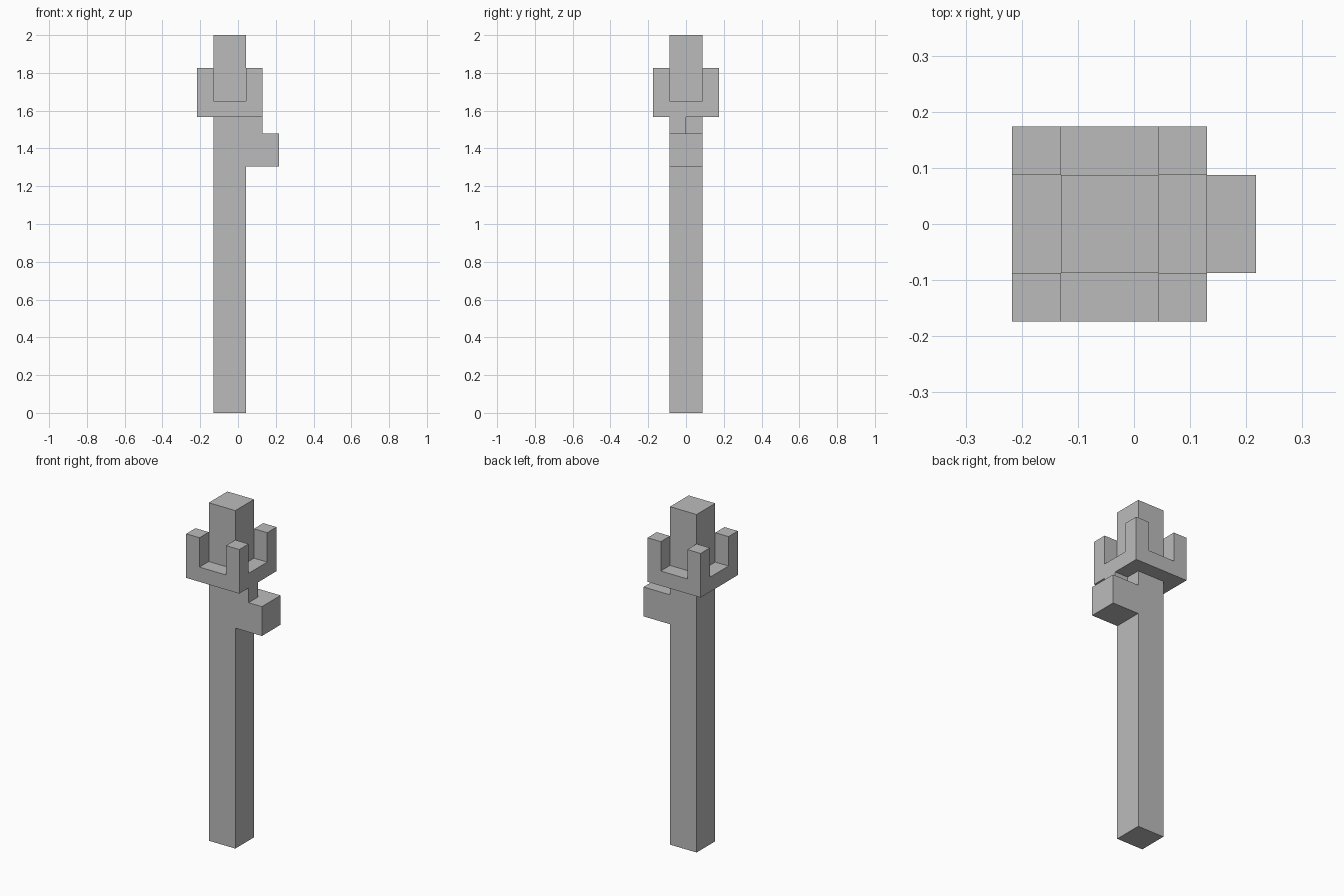
import bpy, bmesh

if "Cube" in bpy.data.objects:
    bpy.data.objects.remove(bpy.data.objects["Cube"])

U = 2 / 23  # one block of the model's grid

grey = bpy.data.materials.new("plain grey")
grey.diffuse_color = (0.5, 0.5, 0.5, 1)
grey.use_nodes = True
grey.node_tree.nodes["Principled BSDF"].inputs["Base Color"].default_value = grey.diffuse_color


def add_block(bm, lo, hi):
    """Add a box between two corners given in grid blocks."""
    verts = bmesh.ops.create_cube(bm, size=1)["verts"]
    for v in verts:
        v.co = [(lo[i] if v.co[i] < 0 else hi[i]) * U for i in range(3)]


def make_part(name, *boxes):
    bm = bmesh.new()
    for lo, hi in boxes:
        add_block(bm, lo, hi)
    mesh = bpy.data.meshes.new(name)
    bm.to_mesh(mesh)
    bm.free()
    mesh.materials.append(grey)
    obj = bpy.data.objects.new(name, mesh)
    bpy.context.collection.objects.link(obj)
    return obj


# tall square post
make_part("post", ((-1.5, -1, 0), (0.5, 1, 23)))

# side branch, with a half-depth link up to the collar
make_part("side_branch", ((0.5, -1, 15), (2.5, 1, 17)))
make_part("branch_link", ((0.5, -1, 17), (1.5, 0, 18)))

# square collar around the post: two long sides and two short sides
make_part("collar",
          ((-2.5, -2, 18), (1.5, -1, 19)),
          ((-2.5, 1, 18), (1.5, 2, 19)),
          ((-2.5, -1, 18), (-1.5, 1, 19)),
          ((0.5, -1, 18), (1.5, 1, 19)))

# upright prong on each collar corner
for side, x in (("left", -2.5), ("right", 0.5)):
    for end, y in (("front", -2), ("back", 1)):
        make_part(f"prong_{end}_{side}", ((x, y, 19), (x + 1, y + 1, 21)))
